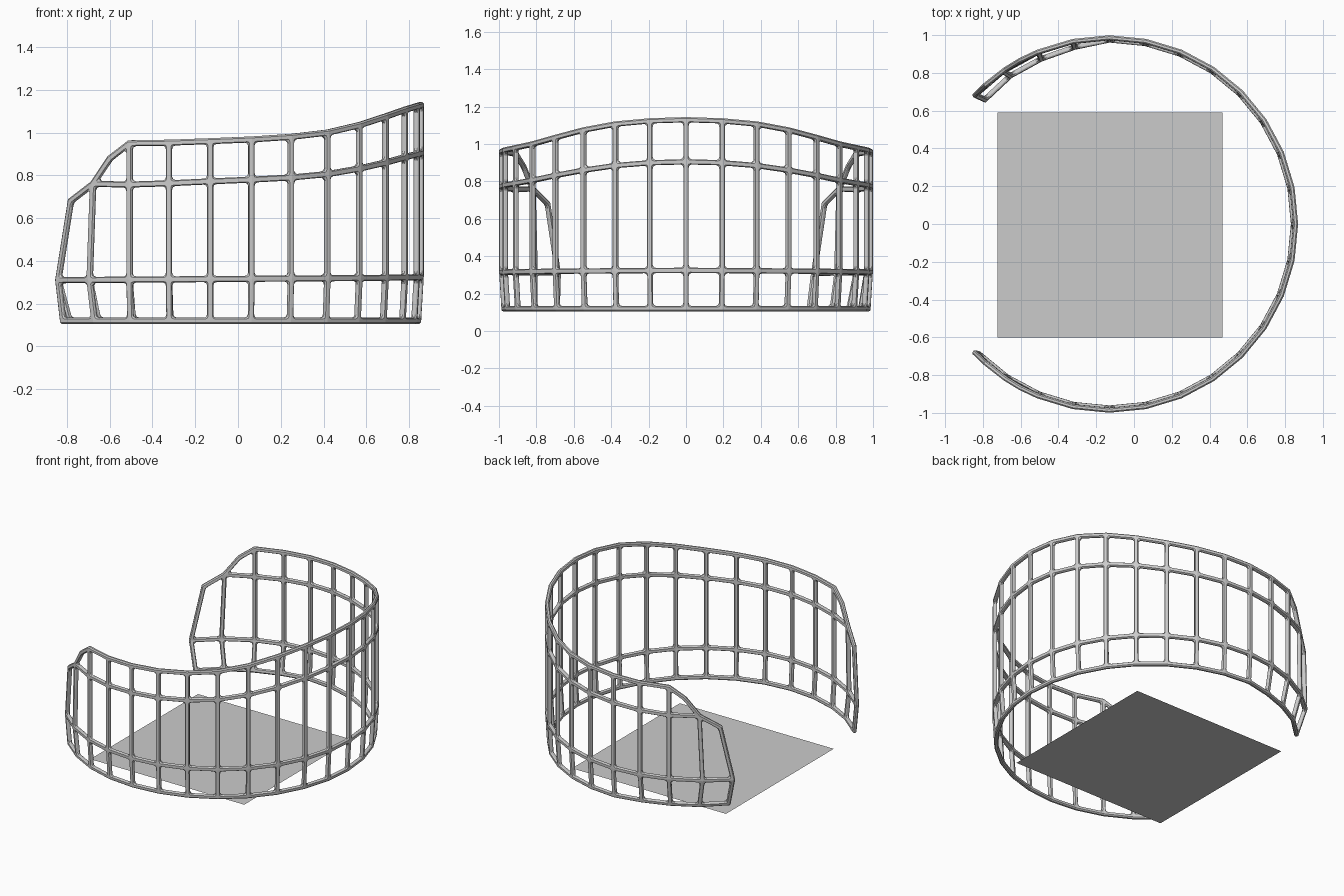
import bpy, bmesh, math
from mathutils import Vector

if "Cube" in bpy.data.objects:
    bpy.data.objects.remove(bpy.data.objects["Cube"])

CENTRE_X, RADIUS = -0.13, 0.986
STEP = math.radians(11.25)
HALF_BAR, FILLET = 0.014, 0.016


def grey(name, value):
    mat = bpy.data.materials.new(name)
    mat.diffuse_color = (value, value, value, 1)
    mat.use_nodes = True
    mat.node_tree.nodes["Principled BSDF"].inputs["Base Color"].default_value = mat.diffuse_color
    return mat


metal = grey("grey_metal", 0.6)

# Rail heights from the open end (k = -4) round to the middle of the bend (k = 8)
UPPER = [0.68, 0.76, 0.757, 0.763, 0.772, 0.78, 0.79, 0.806, 0.832, 0.86, 0.885, 0.9, 0.905]
TOP = [0.68, 0.88, 0.95, 0.953, 0.96, 0.968, 0.98, 1.0, 1.035, 1.075, 1.107, 1.124, 1.13]
REAR_PULL = {-4: 0.042, -3: 0.03, -2: 0.028, -1: 0.02}


def grid_point(col, row):
    """Crossing of one upright and one rail on the curved cage."""
    rear = col > 8
    k = 16 - col if rear else col
    z = (0.12, 0.31 + 0.015 * (k + 4) / 12, UPPER[k + 4], TOP[k + 4])[row]
    r, kk = RADIUS, k
    if row == 0:
        r -= 0.012 + (REAR_PULL.get(k, 0) if rear else 0)
    if row == 1 and k < -2:
        kk -= 0.1
    if row == 2 and k == -4:
        kk = -3.68
    if row == 3 and k == -3:
        kk = -2.52
    a = kk * STEP
    y = -r * math.cos(a)
    return Vector((CENTRE_X + r * math.sin(a), -y if rear else y, z))


# Cage: every cell becomes a frame with a rounded opening
bm = bmesh.new()
grid = {(c, r): bm.verts.new(grid_point(c, r)) for c in range(-4, 21) for r in range(4)}
for c in range(-4, 20):
    for r in range(3):
        if r == 2 and c in (-4, 19):
            continue
        quad = [grid[c, r], grid[c + 1, r], grid[c + 1, r + 1], grid[c, r + 1]]
        corners = []
        for i, v in enumerate(quad):
            a = (quad[(i + 1) % 4].co - v.co).normalized()
            b = (quad[i - 1].co - v.co).normalized()
            p = v.co + (a + b) * HALF_BAR / max(a.cross(b).length, 0.3)
            corners.append([bm.verts.new(q) for q in
                            (p + b * FILLET, p + (a + b) * FILLET * 0.28, p + a * FILLET)])
        for i in range(4):
            j = (i + 1) % 4
            b0, m0, a0 = corners[i]
            bm.faces.new((quad[i], quad[j], corners[j][0], a0))
            bm.faces.new((quad[i], m0, b0))
            bm.faces.new((quad[i], a0, m0))

# Outer half of the border bars
grid_verts = set(grid.values())
border = [e for e in bm.edges if len(e.link_faces) == 1
          and e.verts[0] in grid_verts and e.verts[1] in grid_verts]
outward = {}
for e in border:
    p, q = e.verts
    d = (q.co - p.co).normalized()
    away = (p.co + q.co) / 2 - e.link_faces[0].calc_center_median()
    away = (away - d * away.dot(d)).normalized()
    for v in e.verts:
        outward[v] = outward.get(v, Vector()) + away
outer = {}
for v, n in outward.items():
    # mitre the offset at corners
    scale = min(2 / max(n.length, 0.1), 1.4)
    outer[v] = bm.verts.new(v.co + n.normalized() * HALF_BAR * scale)
for e in border:
    p, q = e.verts
    bm.faces.new((p, q, outer[q], outer[p]))
loose = [v for v in bm.verts if not v.link_faces]
bmesh.ops.delete(bm, geom=loose, context='VERTS')
bmesh.ops.recalc_face_normals(bm, faces=bm.faces)
mesh = bpy.data.meshes.new("cage_railing")
bm.to_mesh(mesh)
bm.free()
cage = bpy.data.objects.new("cage_railing", mesh)
bpy.context.collection.objects.link(cage)
mesh.materials.append(metal)

# Give the bars depth and an eight-sided section
solid = cage.modifiers.new("depth", 'SOLIDIFY')
solid.thickness = 0.026
solid.offset = 0
bevel = cage.modifiers.new("rounded_bars", 'BEVEL')
bevel.width = 0.007
bevel.segments = 1
bevel.limit_method = 'ANGLE'
bevel.angle_limit = math.radians(50)
bevel.use_clamp_overlap = False

# Base sheet on the ground
bpy.ops.mesh.primitive_plane_add(size=1.19, location=(-0.127, -0.005, 0))
sheet = bpy.context.object
sheet.name = "base_sheet"
sheet.data.materials.append(metal)
